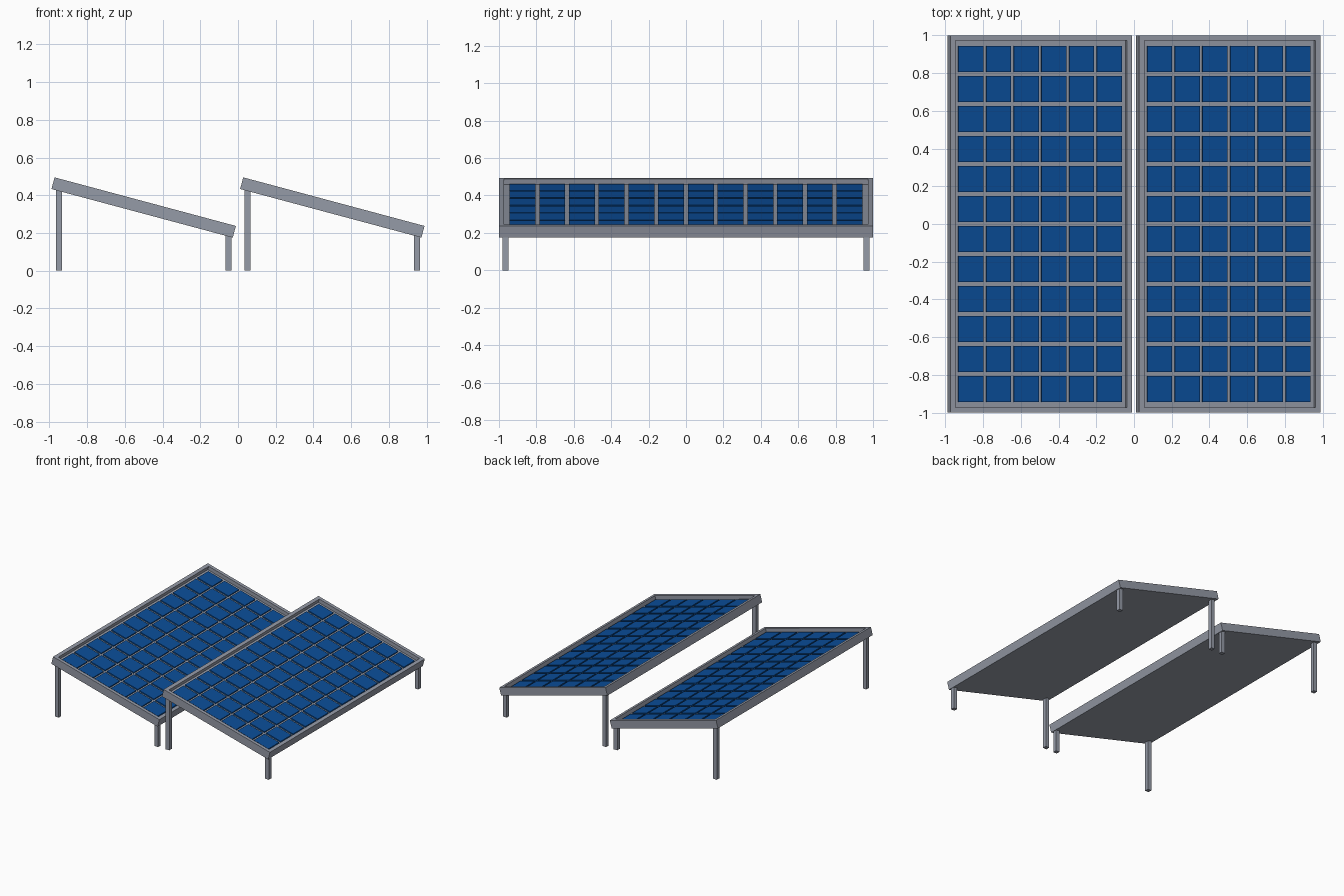
import bpy, bmesh, math
from mathutils import Matrix, Vector

if "Cube" in bpy.data.objects:
    bpy.data.objects.remove(bpy.data.objects["Cube"])

TILT = math.radians(15)
LENGTH, WIDTH, THICK = 0.995, 2.0, 0.064   # along slope, along y, depth
RIM, RECESS, CELL_H = 0.028, 0.03, 0.01
CENTRE_Z = 0.335


def material(name, colour):
    m = bpy.data.materials.new(name)
    m.diffuse_color = (*colour, 1)
    m.use_nodes = True
    m.node_tree.nodes["Principled BSDF"].inputs["Base Color"].default_value = m.diffuse_color
    return m


GREY = material("frame grey", (0.30, 0.325, 0.385))
BLUE = material("cell blue", (0.003, 0.075, 0.32))


def add_box(bm, centre, size):
    mat = Matrix.Translation(centre) @ Matrix.Diagonal((*size, 1))
    bmesh.ops.create_cube(bm, size=1, matrix=mat)


def finish(bm, name, mat, matrix=None):
    if matrix:
        bm.transform(matrix)
    me = bpy.data.meshes.new(name)
    bm.to_mesh(me)
    bm.free()
    me.materials.append(mat)
    ob = bpy.data.objects.new(name, me)
    bpy.context.collection.objects.link(ob)


for side, cx in (("left", -0.5), ("right", 0.5)):
    place = Matrix.Translation((cx, 0, CENTRE_Z)) @ Matrix.Rotation(TILT, 4, 'Y')

    # tray frame with raised rim and recessed floor
    bm = bmesh.new()
    add_box(bm, (0, 0, 0), (LENGTH, WIDTH, THICK))
    bm.normal_update()
    top = [f for f in bm.faces if f.normal.z > 0.9]
    bmesh.ops.inset_region(bm, faces=top, thickness=RIM, use_even_offset=True)
    bmesh.ops.inset_region(bm, faces=top, thickness=0, depth=-RECESS)
    finish(bm, side + "_panel_frame", GREY, place)

    # 6 x 12 grid of raised cells
    bm = bmesh.new()
    floor = THICK / 2 - RECESS
    for i in range(6):
        for j in range(12):
            add_box(bm, ((i - 2.5) * 0.152, (j - 5.5) * 0.159, floor + CELL_H / 2 - 0.001),
                    (0.136, 0.138, CELL_H + 0.002))
    finish(bm, side + "_solar_cells", BLUE, place)

    # four square legs reaching into the tray
    bm = bmesh.new()
    for dx in (-0.45, 0.45):
        h = CENTRE_Z - dx * math.tan(TILT) - 0.012
        for y in (-0.966, 0.966):
            add_box(bm, (cx + dx, y, h / 2), (0.032, 0.032, h))
    finish(bm, side + "_legs", GREY)
